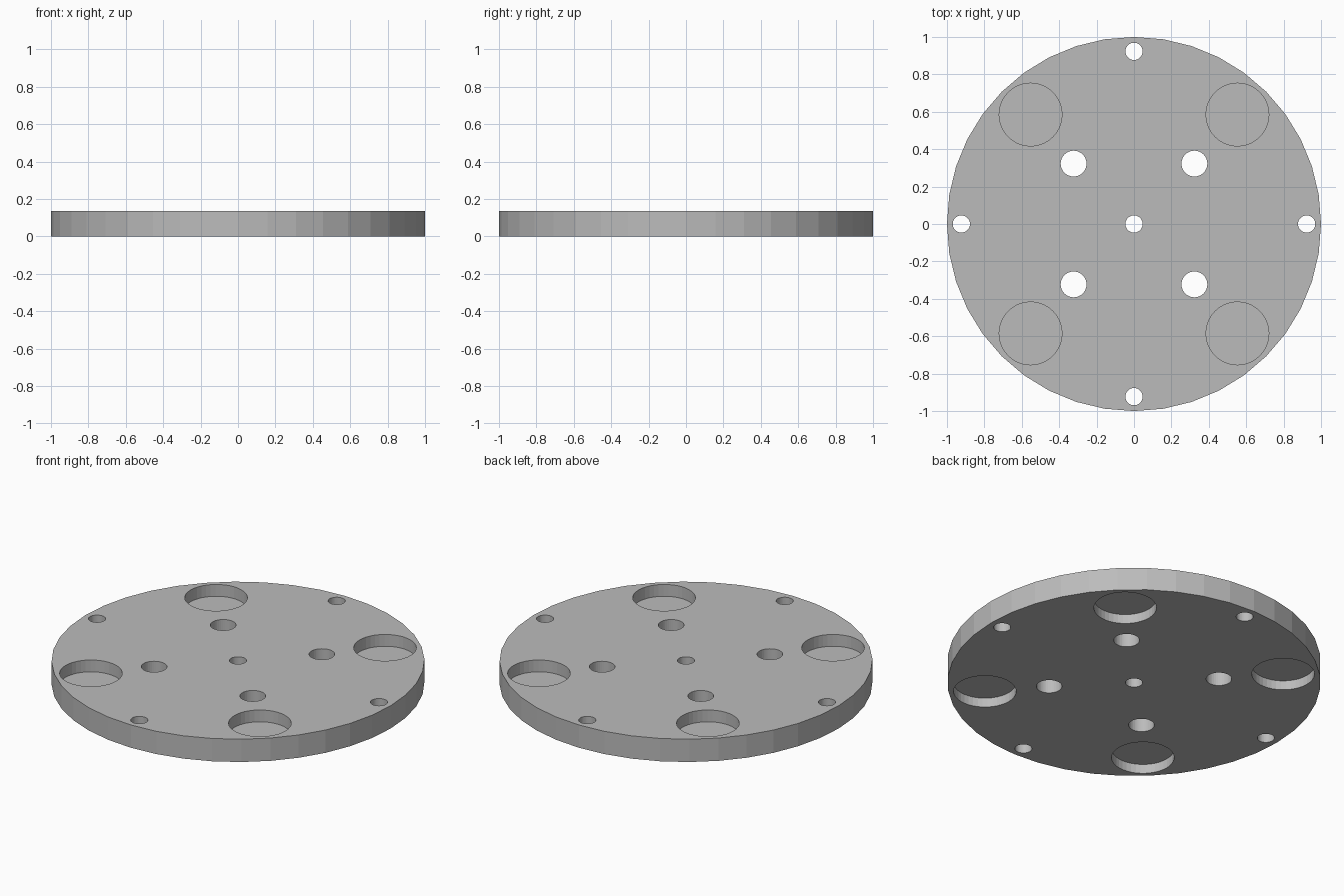
import bpy
from math import cos, sin, pi

if "Cube" in bpy.data.objects:
    bpy.data.objects.remove(bpy.data.objects["Cube"], do_unlink=True)

THICK = 0.135
SIDES = 40
TOP_DEPTH = 0.07
BOTTOM_DEPTH = 0.055

grey = bpy.data.materials.new("plain grey")
grey.use_nodes = True
colour = (0.5, 0.5, 0.5, 1)
grey.diffuse_color = colour
grey.node_tree.nodes["Principled BSDF"].inputs["Base Color"].default_value = colour


def cylinder(name, x, y, radius, z0, z1):
    """Upright cylinder with a vertex on the +y axis."""
    bpy.ops.mesh.primitive_cylinder_add(
        vertices=SIDES, radius=radius, depth=z1 - z0, location=(x, y, (z0 + z1) / 2))
    obj = bpy.context.object
    obj.name = name
    obj.data.materials.append(grey)
    return obj


def drill(x, y, radius, z0=-0.1, z1=THICK + 0.1):
    """Cut a round hole or pocket out of the plate."""
    cutter = cylinder("hole_cutter", x, y, radius, z0, z1)
    cutter.hide_render = True
    bpy.context.view_layer.objects.active = plate
    cut = plate.modifiers.new("hole", "BOOLEAN")
    cut.operation = "DIFFERENCE"
    cut.solver = "EXACT"
    cut.object = cutter
    bpy.ops.object.modifier_apply(modifier=cut.name)
    bpy.data.objects.remove(cutter, do_unlink=True)


# Round plate
plate = cylinder("round_plate", 0, 0, 1, 0, THICK)

# Centre hole and four small holes near the rim
drill(0, 0, 0.046)
for i in range(4):
    drill(0.923 * cos(i * pi / 2), 0.923 * sin(i * pi / 2), 0.046)

# Four medium through holes, and wide pockets sunk from both faces
for sx in (-1, 1):
    for sy in (-1, 1):
        drill(sx * 0.323, sy * 0.323, 0.069)
        drill(sx * 0.553, sy * 0.585, 0.168, THICK - TOP_DEPTH, THICK + 0.1)
        drill(sx * 0.553, sy * 0.585, 0.168, -0.1, BOTTOM_DEPTH)

# Crisp flat faces
for face in plate.data.polygons:
    face.use_smooth = False
